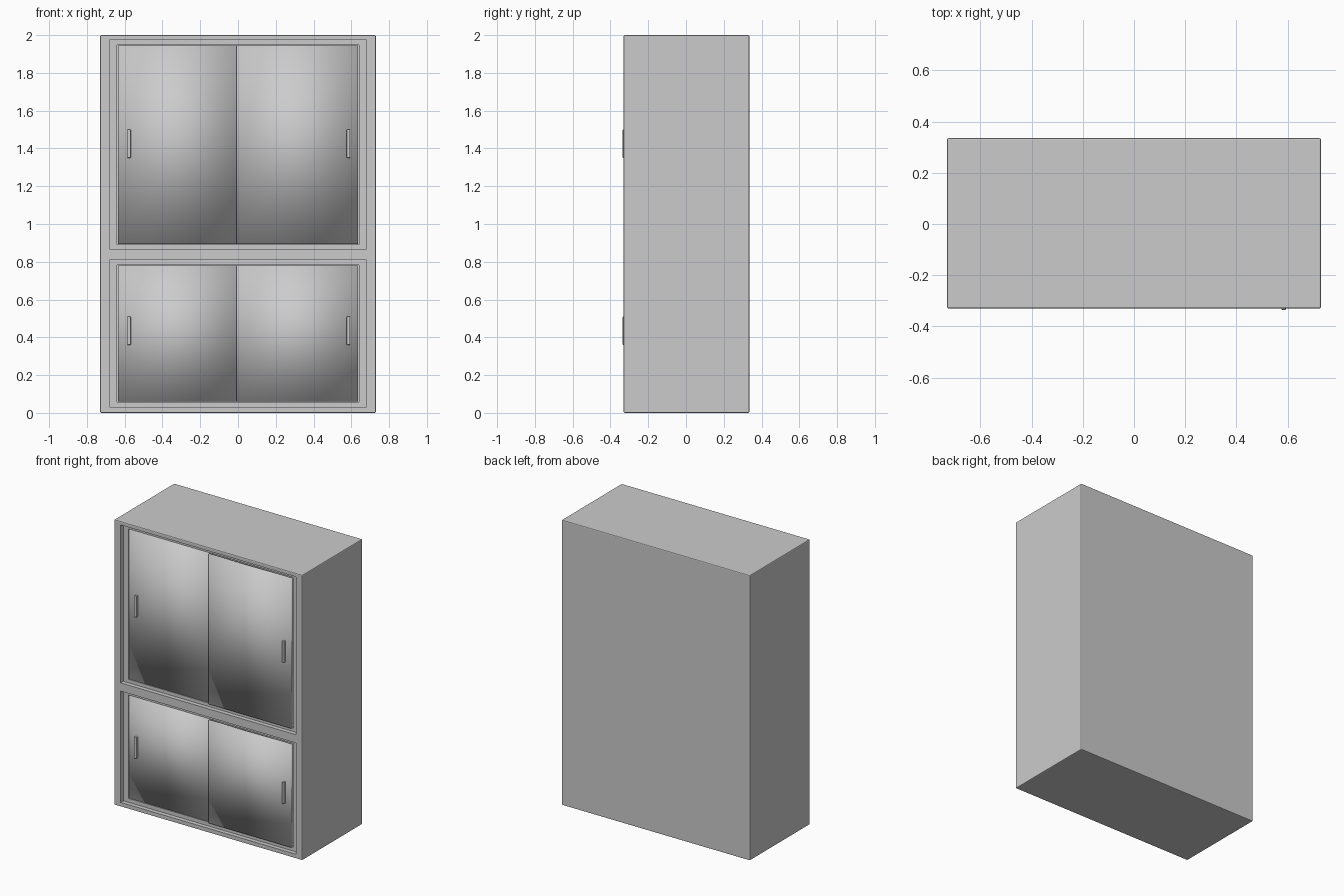
import bpy

if "Cube" in bpy.data.objects:
    bpy.data.objects.remove(bpy.data.objects["Cube"])

FRONT, BACK = -0.33, 0.335


def box(name, x0, x1, y0, y1, z0, z1, bevel=0.0):
    bpy.ops.mesh.primitive_cube_add(size=1, location=((x0 + x1) / 2, (y0 + y1) / 2, (z0 + z1) / 2))
    ob = bpy.context.object
    ob.name = name
    ob.scale = (x1 - x0, y1 - y0, z1 - z0)
    bpy.ops.object.transform_apply(location=False, rotation=False, scale=True)
    if bevel:
        mod = ob.modifiers.new("bevel", 'BEVEL')
        mod.width, mod.segments = bevel, 2
    return ob


def cut(ob, cutter):
    mod = ob.modifiers.new("cut", 'BOOLEAN')
    mod.operation, mod.solver, mod.object = 'DIFFERENCE', 'EXACT', cutter
    cutter.hide_render = True
    cutter.hide_set(True)


# Cabinet carcass with softened outer edges
body = box("cabinet_body", -0.73, 0.73, FRONT, BACK, 0, 2, 0.006)

# Each bay: recess bottom/top, door bottom/top, handle bottom/top
bays = {"upper": (0.868, 1.975, 0.895, 1.945, 1.35, 1.50),
        "lower": (0.03, 0.81, 0.06, 0.78, 0.36, 0.51)}

for bay, (r0, r1, d0, d1, h0, h1) in bays.items():
    # Recess in the carcass front
    cut(body, box(bay + "_recess_cutter", -0.68, 0.68, FRONT - 0.1, FRONT + 0.08, r0, r1))

    # Track frame set back inside the recess
    frame = box(bay + "_track_frame", -0.68, 0.68, FRONT + 0.03, FRONT + 0.08, r0, r1)
    cut(frame, box(bay + "_frame_cutter", -0.64, 0.64, FRONT - 0.1, FRONT + 0.2, d0 - 0.003, d1 + 0.003))

    # Sliding doors, the right one running in front of the left, with bar handles
    for side, x0, x1, y, hx in (("left", -0.635, 0.0, FRONT + 0.03, -0.576),
                                ("right", -0.008, 0.635, FRONT + 0.012, 0.584)):
        door = box(f"{bay}_{side}_door", x0, x1, y, y + 0.016, d0, d1)
        bpy.ops.object.shade_smooth()
        box(f"{bay}_{side}_handle", hx - 0.009, hx + 0.009, y - 0.017, y + 0.002, h0, h1, 0.003)
